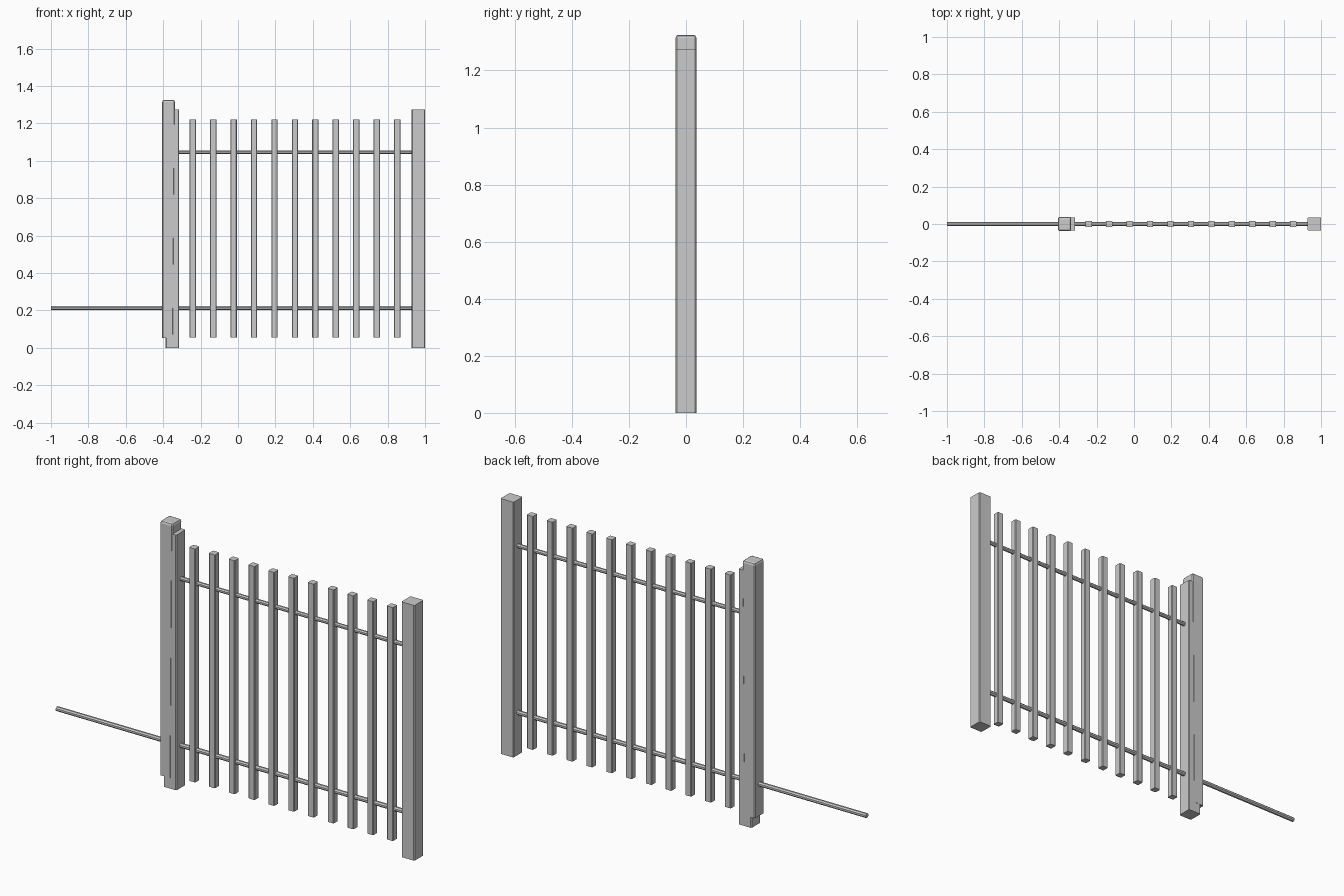
import bpy, bmesh, math
from mathutils import Matrix

if "Cube" in bpy.data.objects:
    bpy.data.objects.remove(bpy.data.objects["Cube"])


def finish(name, bm):
    bmesh.ops.recalc_face_normals(bm, faces=bm.faces)
    me = bpy.data.meshes.new(name)
    bm.to_mesh(me)
    bm.free()
    ob = bpy.data.objects.new(name, me)
    bpy.context.collection.objects.link(ob)
    return ob


def bar(name, x0, x1, half_y, z0, z1, bevel, top_bevel=0.0, foot_inset=0.0):
    """Upright square bar with eased corners, optionally a rounded top and narrowed foot."""
    bm = bmesh.new()
    bmesh.ops.create_cube(bm, size=1)
    for v in bm.verts:
        v.co = ((x0 + x1) / 2 + v.co.x * (x1 - x0), v.co.y * 2 * half_y,
                (z0 + z1) / 2 + v.co.z * (z1 - z0))
    upright = [e for e in bm.edges if abs(e.verts[0].co.z - e.verts[1].co.z) > 0.5]
    bmesh.ops.bevel(bm, geom=upright, offset=bevel, segments=1, affect='EDGES')
    if top_bevel:
        rim = [e for e in bm.edges if all(v.co.z > z1 - 0.001 for v in e.verts)]
        bmesh.ops.bevel(bm, geom=rim, offset=top_bevel, segments=2, profile=0.5, affect='EDGES')
    for v in bm.verts:
        if v.co.z < z0 + 0.001 and v.co.x > (x0 + x1) / 2:
            v.co.x -= foot_inset
    return finish(name, bm)


def rail(name, x0, x1, z, r):
    """Eight-sided rod along x."""
    bm = bmesh.new()
    mat = (Matrix.Translation(((x0 + x1) / 2, 0, z)) @ Matrix.Rotation(math.pi / 2, 4, 'Y')
           @ Matrix.Rotation(math.pi / 8, 4, 'Z'))
    bmesh.ops.create_cone(bm, cap_ends=True, segments=8, radius1=r, radius2=r,
                          depth=x1 - x0, matrix=mat)
    return finish(name, bm)


# End posts of the gate leaf
bar("left_post", -0.387, -0.315, 0.036, 0, 1.275, 0.004)
bar("right_post", 0.928, 1.0, 0.036, 0, 1.275, 0.004)

# Taller support post with softened cap
bar("support_post", -0.406, -0.336, 0.037, 0.053, 1.325, 0.005, 0.012, 0.009)

# Pickets
for i in range(11):
    x = -0.242 + i * 0.1093
    bar(f"picket_{i + 1}", x - 0.017, x + 0.017, 0.017, 0.056, 1.222, 0.003)

# Rails; the lower one runs on past the support post
rail("upper_rail", -0.34, 0.95, 1.045, 0.0105)
rail("lower_rail", -1.0, 0.95, 0.212, 0.0115)
